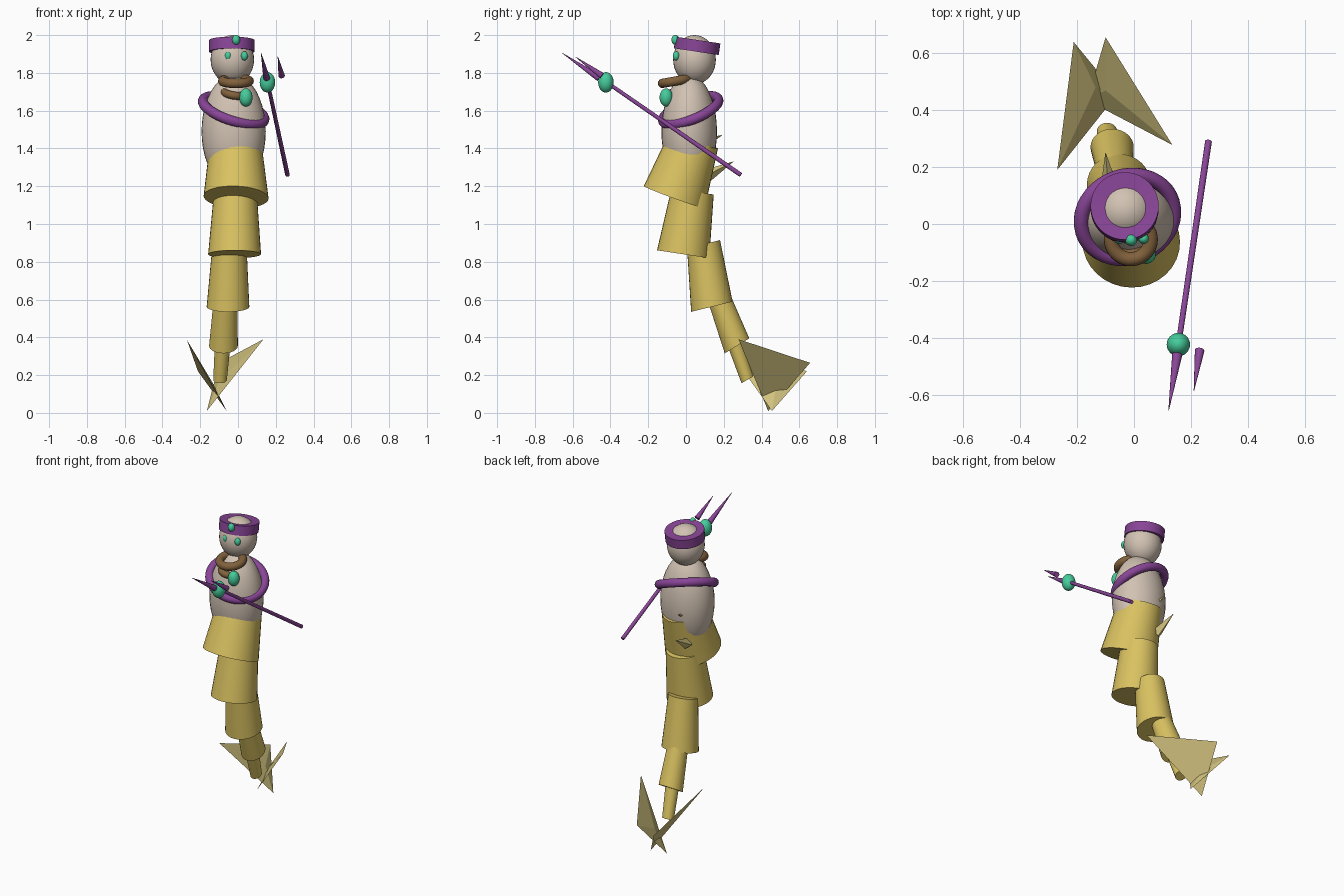
import bpy, bmesh, math
from mathutils import Vector

cube = bpy.data.objects.get("Cube")
if cube:
    bpy.data.objects.remove(cube)


def material(name, r, g, b):
    m = bpy.data.materials.new(name)
    m.use_nodes = True
    m.diffuse_color = (r, g, b, 1)
    bsdf = next(n for n in m.node_tree.nodes if n.type == 'BSDF_PRINCIPLED')
    bsdf.inputs["Base Color"].default_value = (r, g, b, 1)
    return m


skin = material("pale skin", .64, .54, .45)
gold = material("gold scales", .70, .54, .12)
fin = material("pale gold fin", .64, .54, .21)
purple = material("purple", .25, .06, .31)
green = material("jade green", .06, .60, .33)
brown = material("brown hair", .22, .12, .045)


def finish(obj, name, mat, smooth=True):
    obj.name = name
    obj.data.materials.append(mat)
    if smooth:
        bpy.ops.object.select_all(action='DESELECT')
        obj.select_set(True)
        bpy.context.view_layer.objects.active = obj
        bpy.ops.object.shade_smooth_by_angle(angle=math.radians(40))
    return obj


def from_bmesh(bm, name, mat, smooth=True):
    bmesh.ops.recalc_face_normals(bm, faces=bm.faces)
    mesh = bpy.data.meshes.new(name)
    bm.to_mesh(mesh)
    bm.free()
    obj = bpy.data.objects.new(name, mesh)
    bpy.context.collection.objects.link(obj)
    return finish(obj, name, mat, smooth)


def ball(name, mat, centre, radii):
    bpy.ops.mesh.primitive_uv_sphere_add(segments=32, ring_count=20, radius=1, location=centre)
    obj = bpy.context.object
    obj.scale = radii
    return finish(obj, name, mat)


def aim(normal):
    return Vector((0, 0, 1)).rotation_difference(Vector(normal))


def ring(name, mat, centre, normal, major, minor, scale=(1, 1, 1)):
    bpy.ops.mesh.primitive_torus_add(major_radius=major, minor_radius=minor, location=centre,
                                     rotation=aim(normal).to_euler(),
                                     major_segments=40, minor_segments=14)
    obj = bpy.context.object
    obj.scale = scale
    return finish(obj, name, mat)


def taper(name, mat, low, high, r_low, r_high, normal=None, sides=32, smooth=True):
    """Closed tapered tube whose end discs face the given normal."""
    low, high = Vector(low), Vector(high)
    turn = aim(normal or high - low)
    bm = bmesh.new()
    rings = []
    for c, r in ((low, r_low), (high, r_high)):
        rings.append([bm.verts.new(c + turn @ Vector((r * math.cos(a), r * math.sin(a), 0)))
                      for a in (math.tau * i / sides for i in range(sides))])
    for i in range(sides):
        j = (i + 1) % sides
        bm.faces.new((rings[0][i], rings[0][j], rings[1][j], rings[1][i]))
    for r in rings:
        bm.faces.new(r)
    return from_bmesh(bm, name, mat, smooth)


# Torso and head
ball("torso", skin, (-.023, .017, 1.49), (.17, .147, .30))
ball("head", skin, (-.03, .045, 1.87), (.115, .113, .13))
for side, x in (("right", -.052), ("left", .034)):
    ball(side + "_eye", green, (x, -.052, 1.89), (.018, .018, .024))

# Headband: a flat-walled band turned around the head
bm = bmesh.new()
turn = aim((0, .15, 1))
section = ((.075, -.028), (.12, -.031), (.12, .031), (.062, .026))
loops = []
for i in range(40):
    a = math.tau * i / 40
    loops.append([bm.verts.new(Vector((-.033, .059, 1.943)) +
                               turn @ Vector((r * math.cos(a), r * math.sin(a), z)))
                  for r, z in section])
for i in range(40):
    p, q = loops[i], loops[(i + 1) % 40]
    for k in range(4):
        n = (k + 1) % 4
        bm.faces.new((p[k], q[k], q[n], p[n]))
from_bmesh(bm, "headband", purple)
ball("headband_gem", green, (-.01, -.056, 1.975), (.021, .021, .026))

# Beard rings, sash and chest gem
ring("beard_ring_top", brown, (-.011, -.055, 1.757), (0, -.18, 1), .070, .025)
ring("beard_ring_middle", brown, (-.022, -.055, 1.69), (.18, -.2, 1), .050, .021)
ring("beard_ring_bottom", brown, (-.012, -.062, 1.625), (.18, -.2, 1), .034, .018)
ring("sash", purple, (-.023, .025, 1.602), (.33, -.40, 1), .170, .027, (1, .93, 1))
ball("chest_gem", green, (.042, -.105, 1.67), (.035, .035, .048))

# Tail: overlapping tapered segments
segments = (
    ((-.010, -.062, 1.142), (-.012, .042, 1.445), .172, .135, (.04, .343, .94)),
    ((-.018, -.015, .840), (-.014, .035, 1.173), .140, .113, (0, .15, .99)),
    ((-.053, .137, .562), (-.045, .093, .893), .113, .090, (0, -.24, .97)),
    ((-.077, .270, .355), (-.065, .170, .620), .076, .062, (0, -.52, .85)),
    ((-.095, .325, .175), (-.080, .255, .380), .036, .042, (0, -.50, .86)),
)
for i, (low, high, r0, r1, normal) in enumerate(segments):
    taper("tail_segment_%d" % (i + 1), gold, low, high, r0, r1, normal)

# Tail fins: two crossing blades, each with a raised ridge
blades = {
    "right_tail_fin": ((-.27, .19, .385), (-.212, .64, .22), (-.06, .455, .01), (-.135, .48, .16)),
    "left_tail_fin": ((.135, .278, .39), (-.10, .657, .265), (-.165, .435, .01), (-.10, .47, .17)),
}
for name, points in blades.items():
    bm = bmesh.new()
    v = [bm.verts.new(p) for p in points]
    for a, b, c in ((0, 1, 2), (0, 1, 3), (1, 2, 3), (2, 0, 3)):
        bm.faces.new((v[a], v[b], v[c]))
    from_bmesh(bm, name, fin, smooth=False)

# Small spines on the back
taper("lower_spine", fin, (-.085, .11, 1.255), (-.10, .25, 1.33), .035, .001, sides=4, smooth=False)
taper("upper_spine", fin, (-.07, .12, 1.44), (-.075, .19, 1.47), .018, .001, sides=4, smooth=False)

# Staff with orb and two prongs
taper("staff", purple, (.262, .29, 1.26), (.157, -.42, 1.75), .012, .010, sides=16)
ball("staff_orb", green, (.156, -.424, 1.75), (.041, .041, .054))
taper("long_prong", purple, (.152, -.46, 1.772), (.122, -.655, 1.905), .018, .001, sides=16)
taper("short_prong", purple, (.231, -.445, 1.785), (.211, -.585, 1.885), .017, .001, sides=16)
